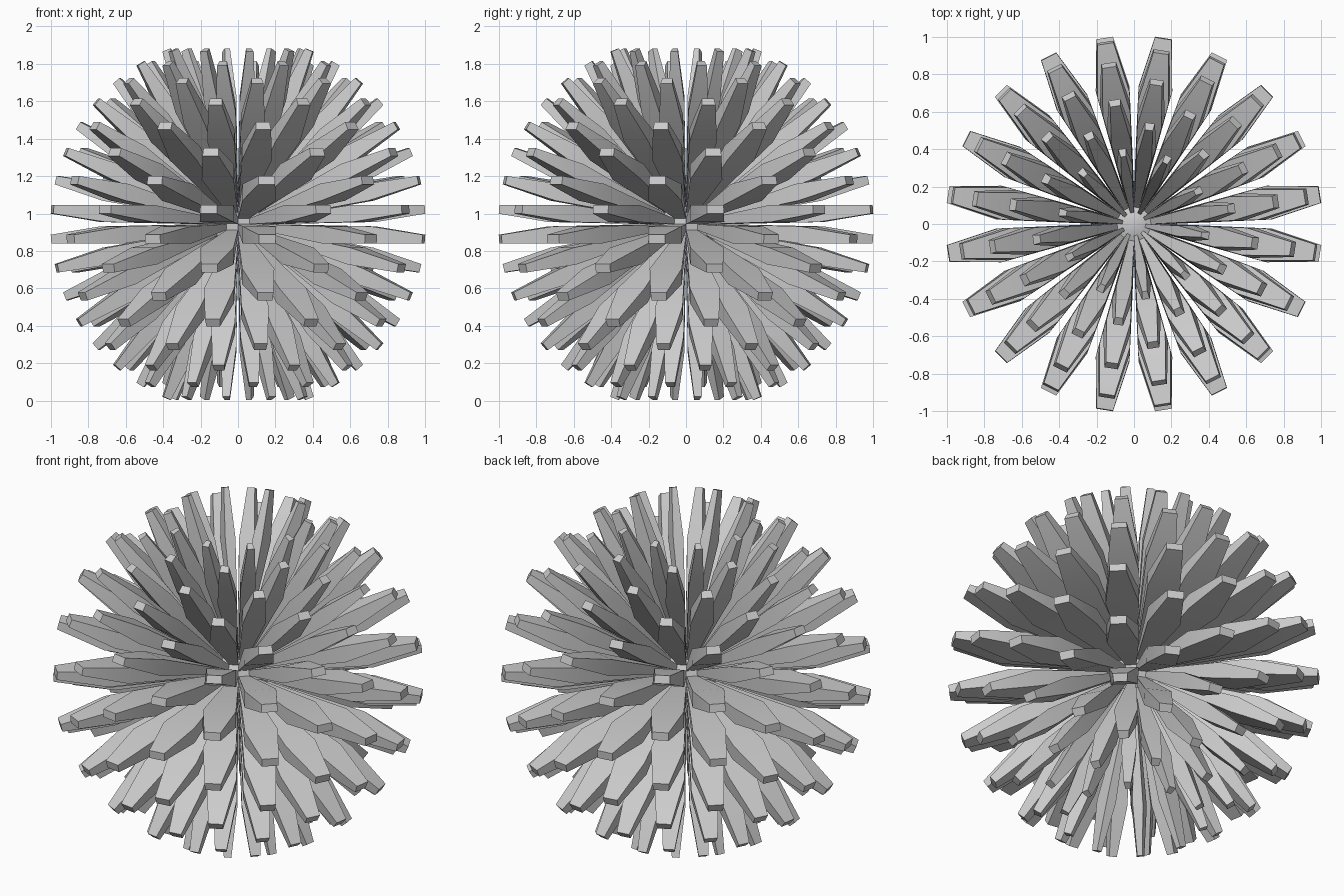
import bpy, bmesh, math
from mathutils import Vector

if "Cube" in bpy.data.objects:
    bpy.data.objects.remove(bpy.data.objects["Cube"])

SEG = 20            # segments and rings of the core sphere
CORE = 0.2          # core radius
MID, TIP = 0.73, 1.008   # distance of widest section and of the tip
CENTRE_Z = 0.943

# core ball
bm = bmesh.new()
bmesh.ops.create_uvsphere(bm, u_segments=SEG, v_segments=SEG, radius=CORE)


def pull(face, direction, distance, cell_scale):
    """Extrude a face outward to a distance, sized relative to the core cell."""
    centre = face.calc_center_median()
    new = bmesh.ops.extrude_discrete_faces(bm, faces=[face])["faces"][0]
    for v in new.verts:
        v.co = direction * distance + (v.co - centre) * cell_scale
    return new


# spikes on alternating cells, leaving the two rings at each pole bare
step = math.radians(180 / SEG)
for face in list(bm.faces):
    c = face.calc_center_median()
    lat = math.asin(max(-1, min(1, c.z / c.length)))
    row = math.floor(lat / step)
    col = math.floor((math.atan2(c.y, c.x) % math.tau) / (2 * step))
    if not -8 <= row <= 7 or (row + col) % 2:
        continue
    lat, az = (row + 0.5) * step, (col + 0.5) * 2 * step
    d = Vector((math.cos(lat) * math.cos(az), math.cos(lat) * math.sin(az), math.sin(lat)))
    mid = pull(face, d, MID, 0.8 * MID / CORE)
    pull(mid, d, TIP, 0.5)

bmesh.ops.recalc_face_normals(bm, faces=bm.faces)
mesh = bpy.data.meshes.new("spiky_ball")
bm.to_mesh(mesh)
bm.free()

ball = bpy.data.objects.new("spiky_ball", mesh)
bpy.context.collection.objects.link(ball)
ball.location.z = CENTRE_Z

# soft shading with crisp spike edges
bpy.context.view_layer.objects.active = ball
ball.select_set(True)
bpy.ops.object.shade_smooth_by_angle(angle=math.radians(40))
